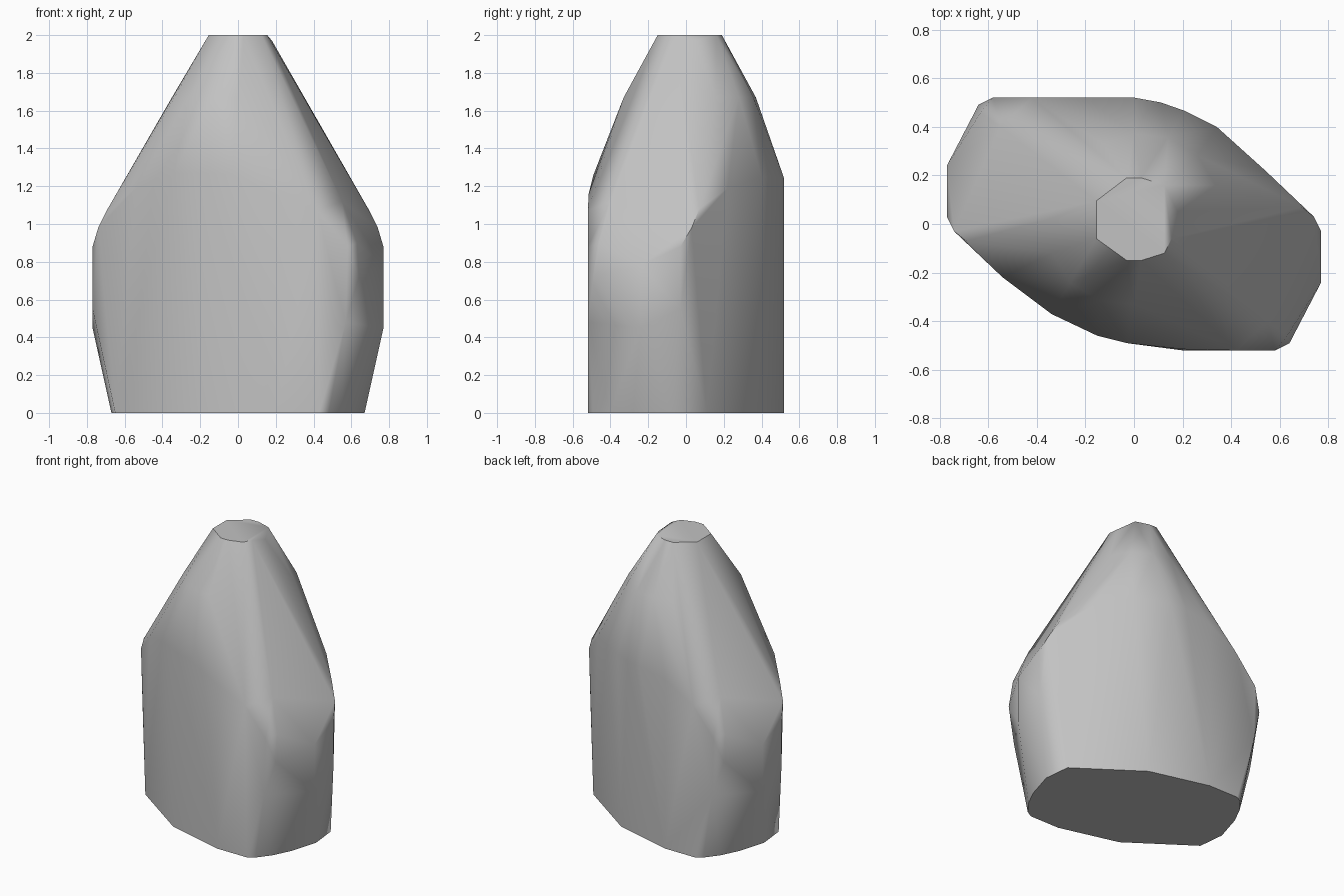
import bpy, bmesh, math
from mathutils import Vector

cube = bpy.data.objects.get("Cube")
if cube:
    bpy.data.objects.remove(cube, do_unlink=True)


def make_material(name, value):
    material = bpy.data.materials.new(name)
    material.use_nodes = True
    colour = (value, value, value, 1)
    material.diffuse_color = colour
    material.node_tree.nodes["Principled BSDF"].inputs["Base Color"].default_value = colour
    return material


def half_turn(points):
    """Repeat points after a half turn about the vertical axis."""
    return points + [(-x, -y, z) for x, y, z in points]


# Flat foot outline with rounded ends, one half
foot = [(x, y, 0) for x, y in [(-.22, -.41), (.2, -.52), (.43, -.52), (.48, -.49),
                               (.55, -.4), (.61, -.28), (.67, -.08), (.65, .11)]]

# Curved crest where the upright wall meets the tapering shoulder, one half
crest = [(-.74, -.03, .98), (-.69, -.07, 1.08), (-.54, -.22, 1.19), (-.34, -.37, 1.27),
         (-.15, -.46, 1.27), (-.03, -.49, 1.26), (.2, -.515, 1.16),
         (.42, -.52, 1.07), (.58, -.52, .88), (.64, -.49, .72)]

# Rounded corner beside the blunt end, one half
corner = [(.55, -.4, 1.12), (.63, -.46, .9), (.57, -.52, .48)]

# Blunt end facet, one half
end_facet = [(.77, -.24, .45), (.77, -.24, .78), (.77, -.03, .55), (.77, -.03, .88)]

# Fuller shoulder at the back
back_shoulder = [(.34, .4, 1.25), (.21, .465, 1.25), (.11, .5, 1.24),
                 (0, .52, 1.24), (-.2, .52, 1.2)]

# Neck below the tip, slightly longer along one diagonal
neck = []
for i in range(16):
    angle = math.tau * i / 16
    radius = .35 + .02 * math.sin(2 * angle)
    neck.append((radius * math.cos(angle), .02 + radius * math.sin(angle), 1.67))

# Flat tip
tip = [(x, y, 2) for x, y in [(-.155, .095), (-.03, .19), (.03, .19), (.125, .16),
                              (.155, -.06), (.125, -.12), (.03, -.15), (-.03, -.15), (-.155, -.06)]]

# Chipped rim beside the tip
tip_rim = [(.18, .05, 1.97)]

# Wrap the outlines in one faceted stone
bm = bmesh.new()
for point in half_turn(foot + crest + corner + end_facet) + back_shoulder + neck + tip + tip_rim:
    bm.verts.new(Vector(point))
bmesh.ops.convex_hull(bm, input=bm.verts)
loose = [v for v in bm.verts if not v.link_faces]
bmesh.ops.delete(bm, geom=loose, context='VERTS')
bmesh.ops.dissolve_limit(bm, angle_limit=math.radians(1), verts=bm.verts, edges=bm.edges)
bmesh.ops.recalc_face_normals(bm, faces=bm.faces)

mesh = bpy.data.meshes.new("standing_stone")
bm.to_mesh(mesh)
bm.free()
mesh.materials.append(make_material("stone_grey", .54))
stone = bpy.data.objects.new("standing_stone", mesh)
bpy.context.collection.objects.link(stone)

# Soft facets with crisp rims, large faces kept flat
bpy.ops.object.select_all(action='DESELECT')
stone.select_set(True)
bpy.context.view_layer.objects.active = stone
bpy.ops.object.shade_smooth_by_angle(angle=math.radians(40))
weighted = stone.modifiers.new("flat_walls", 'WEIGHTED_NORMAL')
weighted.keep_sharp = True
